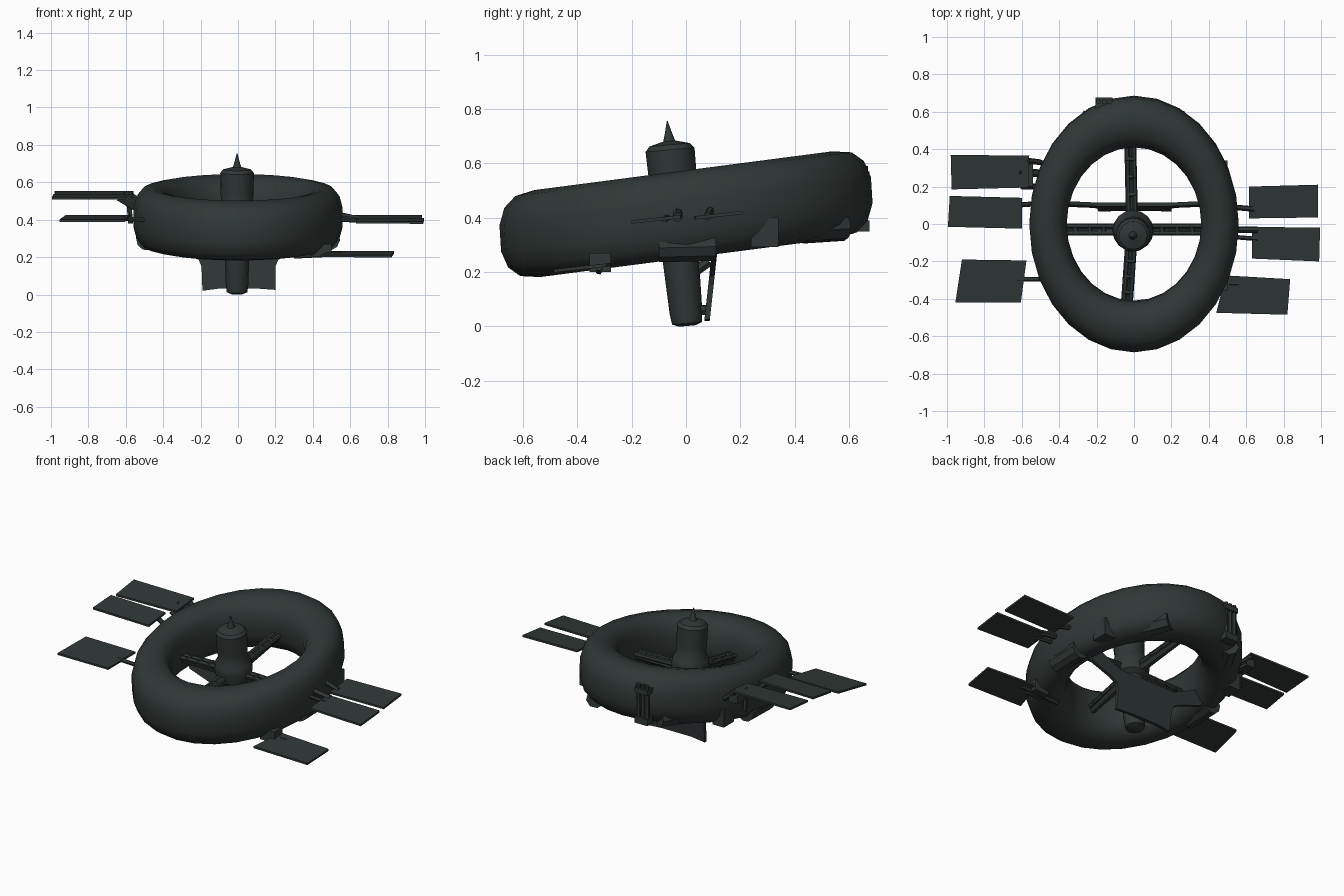
import bpy, bmesh, math
from mathutils import Vector

if "Cube" in bpy.data.objects:
    bpy.data.objects.remove(bpy.data.objects["Cube"])

mat = bpy.data.materials.new("dark_slate_green")
mat.diffuse_color = (0.029, 0.039, 0.037, 1)
mat.use_nodes = True
mat.node_tree.nodes["Principled BSDF"].inputs["Base Color"].default_value = mat.diffuse_color
SLOPE, ZC = 0.13, 0.413          # the ring plane rises to the back


def zr(y):
    return ZC + SLOPE * y


def finish(name, bm, smooth=None):
    bmesh.ops.recalc_face_normals(bm, faces=bm.faces)
    me = bpy.data.meshes.new(name)
    bm.to_mesh(me)
    bm.free()
    ob = bpy.data.objects.new(name, me)
    bpy.context.collection.objects.link(ob)
    me.materials.append(mat)
    if smooth:
        bpy.ops.object.select_all(action='DESELECT')
        ob.select_set(True)
        bpy.context.view_layer.objects.active = ob
        bpy.ops.object.shade_smooth_by_angle(angle=math.radians(smooth))
    return ob


def slab(name, pts, vec):
    """Polygon extruded along a vector."""
    bm = bmesh.new()
    f = bm.faces.new([bm.verts.new(p) for p in pts])
    r = bmesh.ops.extrude_face_region(bm, geom=[f], use_keep_orig=True)
    vs = [g for g in r["geom"] if isinstance(g, bmesh.types.BMVert)]
    bmesh.ops.translate(bm, verts=vs, vec=vec)
    return finish(name, bm)


def skin(name, rings, smooth=None, closed=False):
    """Bridge rings of points; cap the ends unless closed."""
    bm = bmesh.new()
    rs = [[bm.verts.new(p) for p in r] for r in rings]
    n = len(rs[0])
    for i in range(len(rs) if closed else len(rs) - 1):
        a, b = rs[i], rs[(i + 1) % len(rs)]
        for j in range(n):
            bm.faces.new((a[j], a[(j + 1) % n], b[(j + 1) % n], b[j]))
    if not closed:
        bm.faces.new(rs[0])
        bm.faces.new(rs[-1])
    return finish(name, bm, smooth)


def rod(name, a, b, r0, r1=None, n=6):
    a, b = Vector(a), Vector(b)
    d = (b - a).normalized()
    u = d.cross(Vector((0.1, 0.2, 1))).normalized()
    w = d.cross(u)
    rings = []
    for p, r in ((a, r0), (b, r1 or r0)):
        rings.append([p + r * (math.cos(t) * u + math.sin(t) * w)
                      for t in (2 * math.pi * k / n for k in range(n))])
    return skin(name, rings)


def box(name, x0, x1, y0, y1, z0, z1):
    return slab(name, [(x0, y0, z0), (x1, y0, z0), (x1, y1, z0), (x0, y1, z0)], (0, 0, z1 - z0))


# oval ring hull with a rounded-square cross-section
def spow(v, e):
    return math.copysign(abs(v) ** e, v)


rings = []
for i in range(28):
    a = 2 * math.pi * i / 28
    ring = []
    for j in range(14):
        b = 2 * math.pi * (j + 0.5) / 14
        c, s = spow(math.cos(b), 0.8), spow(math.sin(b), 0.8)
        x = (0.46 + 0.102 * c) * math.cos(a)
        y = (0.548 + 0.138 * c) * math.sin(a)
        ring.append((x, y - 0.01 * s, zr(y) + 0.16 * s))
    rings.append(ring)
skin("ring_hull", rings, 40, closed=True)

# leaning central tower
profile = [(0.03, 0.002), (0.055, 0.012), (0.06, 0.05), (0.066, 0.23), (0.07, 0.34), (0.10, 0.36),
           (0.11, 0.42), (0.105, 0.455), (0.085, 0.49), (0.088, 0.54), (0.09, 0.65),
           (0.075, 0.668), (0.022, 0.682), (0.012, 0.715), (0.002, 0.755)]
rings = []
for r, z in profile:
    yc = 0.005 - 0.098 * z
    rings.append([(r * math.cos(t) - 0.005, yc + r * math.sin(t), z + 0.09 * r * math.sin(t))
                  for t in (2 * math.pi * k / 16 for k in range(16))])
skin("central_tower", rings, 35)

# four spokes, each a pair of rods with cross pieces
for k, (ex, ey) in enumerate([(0.39, -0.03), (-0.39, -0.03), (-0.02, 0.44), (-0.04, -0.45)]):
    start = Vector((-0.01, -0.03, 0.40))
    end = Vector((ex, ey, zr(ey) - 0.02))
    d = (end - start).normalized()
    side = d.cross(Vector((0, 0, 1))).normalized() * 0.018
    for s in (-1, 1):
        rod("spoke_rail", start + s * side, end + s * side, 0.014, 0.014)
    rod("spoke_core", start - Vector((0, 0, 0.02)), end - Vector((0, 0, 0.02)), 0.03, 0.018)
    for q in range(1, 5):
        p = start.lerp(end, q / 5)
        rod("spoke_brace", p - 1.5 * side, p + 1.5 * side, 0.014)

# keel plate hung under the ring behind the tower
outline = [(-0.19, 0.02), (-0.1, 0.032), (0.1, 0.032), (0.2, 0.025), (0.2, 0.15), (0.215, 0.185),
           (0.26, 0.21), (0.40, 0.255), (0.44, 0.32), (0.36, 0.34), (0.2, 0.27), (-0.2, 0.27),
           (-0.36, 0.34), (-0.44, 0.32), (-0.40, 0.255), (-0.26, 0.21), (-0.21, 0.185), (-0.195, 0.15)]
slab("keel_plate", [(x, 0.065 + 0.11 * z, z) for x, z in outline], (0, 0.02, 0))
rod("keel_strut", (0, 0.03, 0.2), (0, 0.085, 0.24), 0.02)
rod("keel_strut", (0, 0.03, 0.06), (0, 0.08, 0.06), 0.02)

# solar panels: four top-view corners plus height
panels = {
    "panel_left_rear": ([(-0.975, 0.185), (-0.565, 0.195), (-0.56, 0.365), (-0.98, 0.37)], 0.50),
    "panel_left_middle": ([(-0.995, -0.015), (-0.6, -0.025), (-0.6, 0.14), (-0.985, 0.15)], 0.51),
    "panel_left_front": ([(-0.955, -0.42), (-0.605, -0.42), (-0.575, -0.195), (-0.92, -0.19)], 0.435),
    "panel_right_rear": ([(0.615, 0.03), (0.985, 0.035), (0.985, 0.21), (0.615, 0.2)], 0.39),
    "panel_right_middle": ([(0.63, -0.185), (0.99, -0.2), (0.995, -0.02), (0.63, -0.015)], 0.40),
    "panel_right_front": ([(0.44, -0.475), (0.82, -0.485), (0.835, -0.295), (0.49, -0.275)], 0.252),
}
for name, (pts, z) in panels.items():
    slab(name, [(x, y, z + 0.11 * y) for x, y in pts], (0, 0, 0.012))

# booms holding the panels
for a, b, r in [((-0.5, 0.27, 0.45), (-0.62, 0.28, 0.53), 0.022),
                ((-0.5, 0.33, 0.47), (-0.58, 0.34, 0.54), 0.016),
                ((-0.52, 0.2, 0.46), (-0.6, 0.2, 0.52), 0.016),
                ((-0.5, 0.11, 0.43), (-0.64, 0.1, 0.515), 0.014),
                ((-0.5, -0.295, 0.40), (-0.62, -0.295, 0.405), 0.012),
                ((0.53, 0.09, 0.43), (0.64, 0.08, 0.405), 0.015),
                ((0.53, -0.03, 0.42), (0.66, -0.03, 0.402), 0.018),
                ((0.54, -0.07, 0.40), (0.66, -0.08, 0.395), 0.012),
                ((0.3, -0.32, 0.205), (0.56, -0.32, 0.218), 0.014)]:
    rod("panel_boom", a, b, r)
box("boom_mount", -0.6, -0.54, 0.2, 0.35, 0.47, 0.52)
rod("boom_mast", (-0.575, 0.24, 0.38), (-0.585, 0.24, 0.53), 0.014)
box("front_panel_mount", 0.4, 0.5, -0.355, -0.275, 0.2, 0.27)

# equipment pods on the sides and underside of the ring
for s in (-1, 1):
    rod("side_pod", (s * 0.485, -0.1, 0.295), (s * 0.485, 0.11, 0.3), 0.06, n=10)
    box("under_pod", s * 0.46 - 0.04, s * 0.46 + 0.04, 0.24, 0.34, 0.292, 0.4)
    rod("rear_pod", (s * 0.3, 0.43, 0.36), (s * 0.22, 0.58, 0.37), 0.055, n=8)

# strap with clamps on the rear rim
for dx in (-0.03, 0.0, 0.03):
    rod("rear_strap", (-0.16 + dx, 0.655, 0.37), (-0.16 + dx, 0.655, 0.59), 0.014)
box("rear_clamp", -0.205, -0.115, 0.62, 0.675, 0.35, 0.39)
box("rear_clamp", -0.205, -0.115, 0.62, 0.675, 0.54, 0.57)
